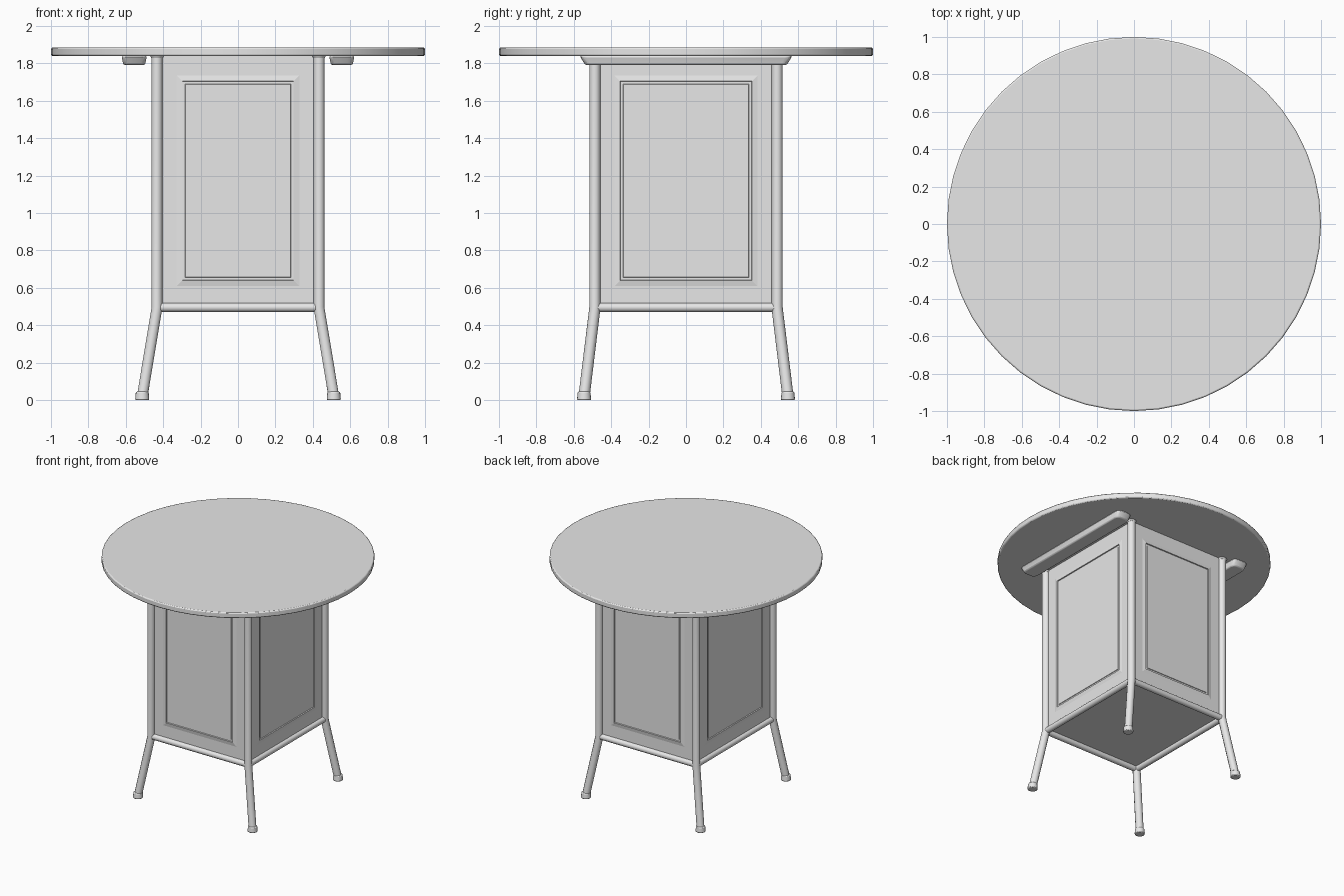
import bpy
import bmesh
import math
from mathutils import Matrix, Vector

cube = bpy.data.objects.get("Cube")
if cube:
    bpy.data.objects.remove(cube, do_unlink=True)

GREY = (0.8, 0.8, 0.8, 1.0)
mat = bpy.data.materials.new("plain_grey")
mat.use_nodes = True
mat.diffuse_color = GREY
mat.node_tree.nodes["Principled BSDF"].inputs["Base Color"].default_value = GREY

POST_X, POST_Y = 0.433, 0.487     # corner post centres
RAIL_Z, TOP_Z = 0.495, 1.84       # lower rail height, underside of the top


def finish(name, bm, smooth=True, bevel=0.0, segments=2):
    """Turn a bmesh into a named object with material, bevel and shading."""
    mesh = bpy.data.meshes.new(name)
    bm.normal_update()
    bm.to_mesh(mesh)
    bm.free()
    obj = bpy.data.objects.new(name, mesh)
    bpy.context.scene.collection.objects.link(obj)
    mesh.materials.append(mat)
    if bevel:
        mod = obj.modifiers.new("soft_edges", "BEVEL")
        mod.width, mod.segments = bevel, segments
        mod.limit_method = "ANGLE"
    if smooth:
        bpy.ops.object.select_all(action="DESELECT")
        obj.select_set(True)
        bpy.context.view_layer.objects.active = obj
        bpy.ops.object.shade_smooth_by_angle(angle=math.radians(35))
    return obj


def box(low, high):
    bm = bmesh.new()
    low, high = Vector(low), Vector(high)
    bmesh.ops.create_cube(bm, size=1, matrix=Matrix.Translation((low + high) / 2)
                          @ Matrix.Diagonal((*(high - low), 1)))
    return bm


def cylinder(x, y, z0, z1, r0, r1, sides):
    bm = bmesh.new()
    bmesh.ops.create_cone(bm, cap_ends=True, segments=sides, radius1=r0, radius2=r1,
                          depth=z1 - z0, matrix=Matrix.Translation((x, y, (z0 + z1) / 2)))
    return bm


def tube(name, points, radius):
    """Round bar following a straight-segmented path."""
    curve = bpy.data.curves.new(name, "CURVE")
    curve.dimensions = "3D"
    curve.bevel_depth = radius
    curve.bevel_resolution = 3
    curve.use_fill_caps = True
    spline = curve.splines.new("POLY")
    spline.points.add(len(points) - 1)
    for p, co in zip(spline.points, points):
        p.co = (*co, 1)
    curve.materials.append(mat)
    obj = bpy.data.objects.new(name, curve)
    bpy.context.scene.collection.objects.link(obj)
    bpy.ops.object.select_all(action="DESELECT")
    obj.select_set(True)
    bpy.context.view_layer.objects.active = obj
    bpy.ops.object.convert(target="MESH")
    bpy.ops.object.shade_smooth_by_angle(angle=math.radians(50))


# Round top with a softened rim
finish("table_top", cylinder(0, 0, TOP_Z, 1.885, 1, 1, 48), bevel=0.008)

# Closed cabinet with a shallow moulded panel on each side
bm = box((-POST_X, -POST_Y, 0.505), (POST_X, POST_Y, TOP_Z))
bm.normal_update()
sides = [f for f in bm.faces if abs(f.normal.z) < 0.5]
for thickness, depth in ((0.105, 0), (0.03, 0.006), (0.002, -0.008), (0.013, 0), (0.002, 0.004)):
    bmesh.ops.inset_individual(bm, faces=sides, thickness=thickness, depth=depth,
                               use_even_offset=True)
    bm.normal_update()
finish("cabinet", bm, smooth=False)

# Corner posts with splayed legs, feet and top collars
for sx, side in ((-1, "right"), (1, "left")):
    for sy, end in ((-1, "front"), (1, "back")):
        tag = f"{end}_{side}"
        x, y = sx * POST_X, sy * POST_Y
        foot_x, foot_y = sx * 0.512, sy * 0.545
        tube(f"{tag}_leg", [(foot_x, foot_y, 0.02), (x, y, RAIL_Z), (x, y, TOP_Z)], 0.03)
        finish(f"{tag}_foot", cylinder(foot_x, foot_y, 0, 0.045, 0.038, 0.034, 16), bevel=0.006)
        finish(f"{tag}_collar", cylinder(x, y, 1.828, TOP_Z, 0.03, 0.036, 16))

# Lower rails joining the posts
for s, end, side in ((-1, "front", "right"), (1, "back", "left")):
    tube(f"{end}_rail", [(-POST_X, s * POST_Y, RAIL_Z), (POST_X, s * POST_Y, RAIL_Z)], 0.024)
    tube(f"{side}_rail", [(s * POST_X, -POST_Y, RAIL_Z), (s * POST_X, POST_Y, RAIL_Z)], 0.024)

# Support bars under the top, narrowed towards the bottom
for s, side in ((-1, "right"), (1, "left")):
    bm = box((s * 0.555 - 0.068, -0.568, 1.792), (s * 0.555 + 0.068, 0.568, TOP_Z))
    upright = [e for e in bm.edges if abs(e.verts[0].co.z - e.verts[1].co.z) > 0.01]
    bmesh.ops.bevel(bm, geom=upright, offset=0.035, segments=2, profile=0.5, affect="EDGES")
    for v in bm.verts:
        if v.co.z < 1.8:
            v.co.x = s * 0.555 + (v.co.x - s * 0.555) * 0.85
            v.co.y *= 0.95
    finish(f"{side}_support_bar", bm, bevel=0.008)
